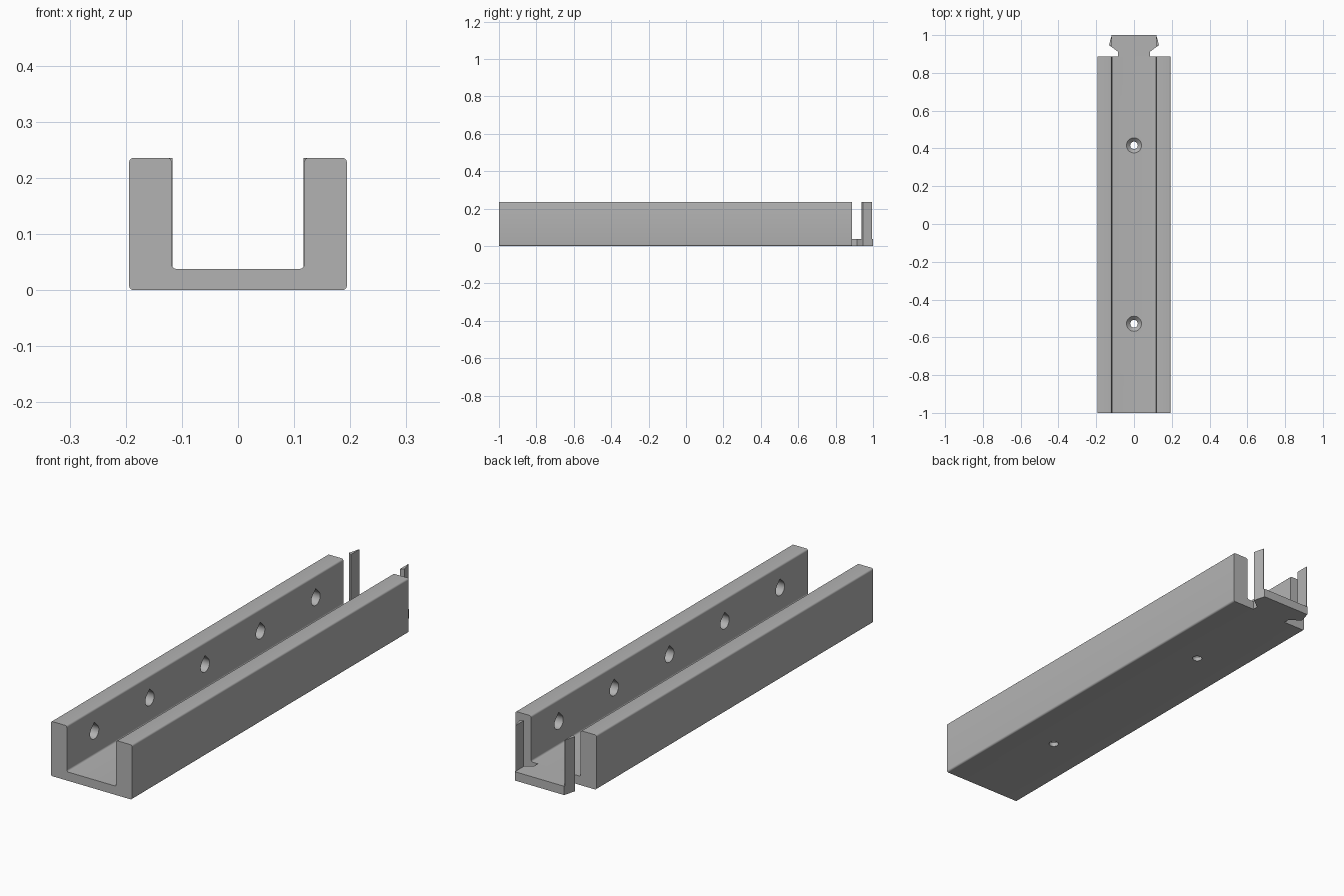
import bpy
import bmesh
import math
from mathutils import Vector

cube = bpy.data.objects.get("Cube")
if cube:
    bpy.data.objects.remove(cube, do_unlink=True)

grey = bpy.data.materials.new("plain grey")
grey.use_nodes = True
colour = (0.45, 0.45, 0.45, 1)
grey.diffuse_color = colour
grey.node_tree.nodes["Principled BSDF"].inputs["Base Color"].default_value = colour

HALF_W, INNER, HEIGHT, FLOOR = 0.194, 0.118, 0.236, 0.038
FRONT, WALL_END, BACK = -1.0, 0.888, 1.0
MID = (FRONT + WALL_END) / 2
LENGTH = WALL_END - FRONT
AXES = {"x": lambda a, b, t: (t, a, b),
        "y": lambda a, b, t: (a, t, b),
        "z": lambda a, b, t: (a, b, t)}


def make_object(name, bm):
    bmesh.ops.recalc_face_normals(bm, faces=bm.faces)
    mesh = bpy.data.meshes.new(name)
    bm.to_mesh(mesh)
    bm.free()
    mesh.materials.append(grey)
    obj = bpy.data.objects.new(name, mesh)
    bpy.context.collection.objects.link(obj)
    return obj


def extrude(name, outline, axis, start, end):
    """Sweep a flat outline along one axis."""
    bm = bmesh.new()
    rings = [[bm.verts.new(AXES[axis](a, b, t)) for a, b in outline] for t in (start, end)]
    n = len(outline)
    for ring in rings:
        bm.faces.new(ring)
    for i in range(n):
        j = (i + 1) % n
        bm.faces.new((rings[0][i], rings[0][j], rings[1][j], rings[1][i]))
    return make_object(name, bm)


def rounded(points, radius, steps=5):
    """Round each right-angled corner of an outline."""
    result = []
    for i, p in enumerate(points):
        p = Vector(p)
        u = (Vector(points[i - 1]) - p).normalized() * radius
        v = (Vector(points[(i + 1) % len(points)]) - p).normalized() * radius
        for k in range(steps + 1):
            t = k / steps * math.pi / 2
            result.append(p + u * (1 - math.sin(t)) + v * (1 - math.cos(t)))
    return result


def mirrored(half):
    return half + [(-x, y) for x, y in reversed(half)]


def lathe(name, profile, x, y, sides=32):
    """Solid of revolution about a vertical axis, from (radius, z) points."""
    bm = bmesh.new()
    rings = [[bm.verts.new((x + r * math.cos(math.tau * i / sides),
                            y + r * math.sin(math.tau * i / sides), z))
              for i in range(sides)] for r, z in profile]
    bm.faces.new(rings[0])
    bm.faces.new(rings[-1])
    for low, high in zip(rings, rings[1:]):
        for i in range(sides):
            j = (i + 1) % sides
            bm.faces.new((low[i], low[j], high[j], high[i]))
    return make_object(name, bm)


# U-shaped channel
half = [(HALF_W, 0), (HALF_W, HEIGHT), (INNER, HEIGHT), (INNER, FLOOR)]
channel = extrude("channel", rounded(mirrored(half), 0.008), "y", FRONT, WALL_END)
cutters = []

# Blind teardrop sockets along both inner walls
R, HOLE_Z, DEPTH = 0.03, 0.137, 0.05
for k in range(5):
    y = MID + (k - 2) * LENGTH / 5
    arc = [math.radians(135 + 270 * i / 24) for i in range(25)]
    drop = [(y + R * math.cos(a), HOLE_Z + R * math.sin(a)) for a in arc]
    drop.append((y, HOLE_Z + R * math.sqrt(2)))
    for side in (-1, 1):
        cutters.append(extrude("socket_cutter", drop, "x",
                               side * (INNER - 0.03), side * (INNER + DEPTH)))

# Countersunk screw holes in the floor
for side in (-1, 1):
    profile = [(0.02, -0.02), (0.02, 0.018), (0.04, FLOOR), (0.04, FLOOR + 0.02)]
    cutters.append(lathe("screw_cutter", profile, 0, MID + side * LENGTH / 4))

# Cut all the holes, then remove the cutters
for cutter in cutters:
    cutter.hide_render = True
    mod = channel.modifiers.new("hole", "BOOLEAN")
    mod.operation = "DIFFERENCE"
    mod.solver = "EXACT"
    mod.object = cutter
bpy.context.view_layer.update()
cut_mesh = bpy.data.meshes.new_from_object(
    channel.evaluated_get(bpy.context.evaluated_depsgraph_get()))
channel.modifiers.clear()
channel.data = cut_mesh
for cutter in cutters:
    bpy.data.objects.remove(cutter, do_unlink=True)

# Notched tongue extending the floor at the back
barb = [(0.086, WALL_END), (0.086, 0.913), (0.132, 0.947), (0.118, BACK)]
extrude("tongue", mirrored(barb), "z", 0, FLOOR)

# Thin upright clips on the barbs of the tongue
for side, name in ((1, "left_clip"), (-1, "right_clip")):
    wedge = [(side * x, y) for x, y in ((0.117, 0.937), (0.132, 0.947), (0.119, 0.995), (0.117, 0.995))]
    extrude(name, wedge, "z", FLOOR, HEIGHT)

# Smooth the rounded corners and hole walls only
bpy.ops.object.select_all(action="DESELECT")
channel.select_set(True)
bpy.context.view_layer.objects.active = channel
bpy.ops.object.shade_smooth_by_angle(angle=math.radians(30))
